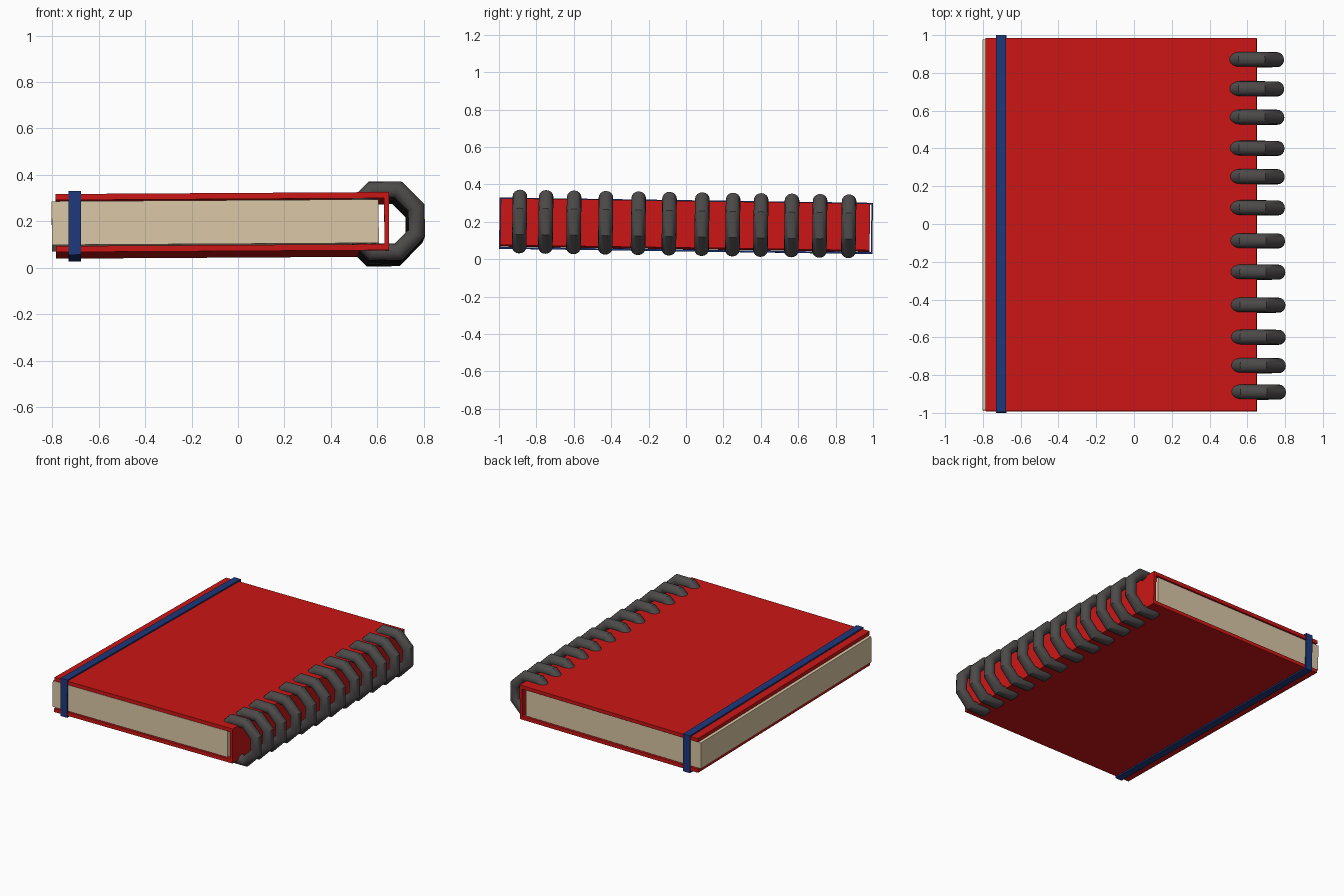
import bpy, bmesh
from math import radians
from mathutils import Matrix

if "Cube" in bpy.data.objects:
    bpy.data.objects.remove(bpy.data.objects["Cube"])

# The whole notebook lies slightly tilted
TILT = (Matrix.Translation((0, 0, 0.183)) @ Matrix.Rotation(-0.0143, 4, 'X')
        @ Matrix.Rotation(-0.006, 4, 'Y'))


def material(name, color):
    m = bpy.data.materials.new(name)
    m.diffuse_color = (*color, 1)
    m.use_nodes = True
    m.node_tree.nodes["Principled BSDF"].inputs["Base Color"].default_value = m.diffuse_color
    return m


red = material("cover_red", (0.60, 0.008, 0.008))
cream = material("paper_cream", (0.70, 0.57, 0.38))
blue = material("band_blue", (0.012, 0.04, 0.20))
dark = material("ring_dark", (0.075, 0.068, 0.068))


def new_object(name, bm, mat):
    bmesh.ops.recalc_face_normals(bm, faces=bm.faces)
    bm.transform(TILT)
    me = bpy.data.meshes.new(name)
    bm.to_mesh(me)
    bm.free()
    me.materials.append(mat)
    ob = bpy.data.objects.new(name, me)
    bpy.context.collection.objects.link(ob)
    return ob


def prism(name, pts, direction, mat):
    """Extrude a closed profile of 3D points along a vector."""
    bm = bmesh.new()
    face = bm.faces.new([bm.verts.new(p) for p in pts])
    ext = bmesh.ops.extrude_face_region(bm, geom=[face])
    verts = [e for e in ext["geom"] if isinstance(e, bmesh.types.BMVert)]
    bmesh.ops.translate(bm, vec=direction, verts=verts)
    return new_object(name, bm, mat)


# Cover: two boards and a spine as one U profile
xl, xr, zo, zi, y0 = -0.785, 0.65, 0.125, 0.099, -0.992
u = [(xl, -zo), (xr, -zo), (xr, zo), (xl, zo),
     (xl, zi), (xr - 0.02, zi), (xr - 0.02, -zi), (xl, -zi)]
prism("cover", [(x, y0, z) for x, z in u], (0, 1.975, 0), red)

# Page block
px0, px1, pz = -0.802, 0.606, 0.094
prism("pages", [(px0, -0.985, -pz), (px1, -0.985, -pz),
                (px1, -0.985, pz), (px0, -0.985, pz)], (0, 1.96, 0), cream)

# Elastic band: rectangular loop around the boards
bm = bmesh.new()
corners = [(-1, -1), (1, -1), (1, 1), (-1, 1)]
loops = [[bm.verts.new((x, sy * hy, sz * hz)) for sy, sz in corners]
         for x, hy, hz in ((-0.73, 0.998, 0.137), (-0.676, 0.998, 0.137),
                           (-0.676, 0.990, 0.127), (-0.73, 0.990, 0.127))]
for a in range(4):
    b = (a + 1) % 4
    for i in range(4):
        j = (i + 1) % 4
        bm.faces.new((loops[a][i], loops[a][j], loops[b][j], loops[b][i]))
new_object("elastic_band", bm, blue)

# Binding rings: octagonal wire loops along the spine
ring_y = [-0.89, -0.75, -0.60, -0.43, -0.255, -0.09,
          0.085, 0.25, 0.40, 0.565, 0.715, 0.87]
for n, y in enumerate(ring_y, 1):
    bpy.ops.mesh.primitive_torus_add(major_segments=8, minor_segments=16,
                                     major_radius=0.145, minor_radius=0.039)
    ring = bpy.context.object
    ring.name = f"binding_ring_{n:02d}"
    ring.data.transform(TILT @ Matrix.Translation((0.629 - 0.006 * y, y, 0.002))
                        @ Matrix.Rotation(radians(90), 4, 'X')
                        @ Matrix.Rotation(radians(22.5), 4, 'Z'))
    ring.data.materials.append(dark)
    bpy.ops.object.shade_smooth_by_angle(angle=radians(30))
